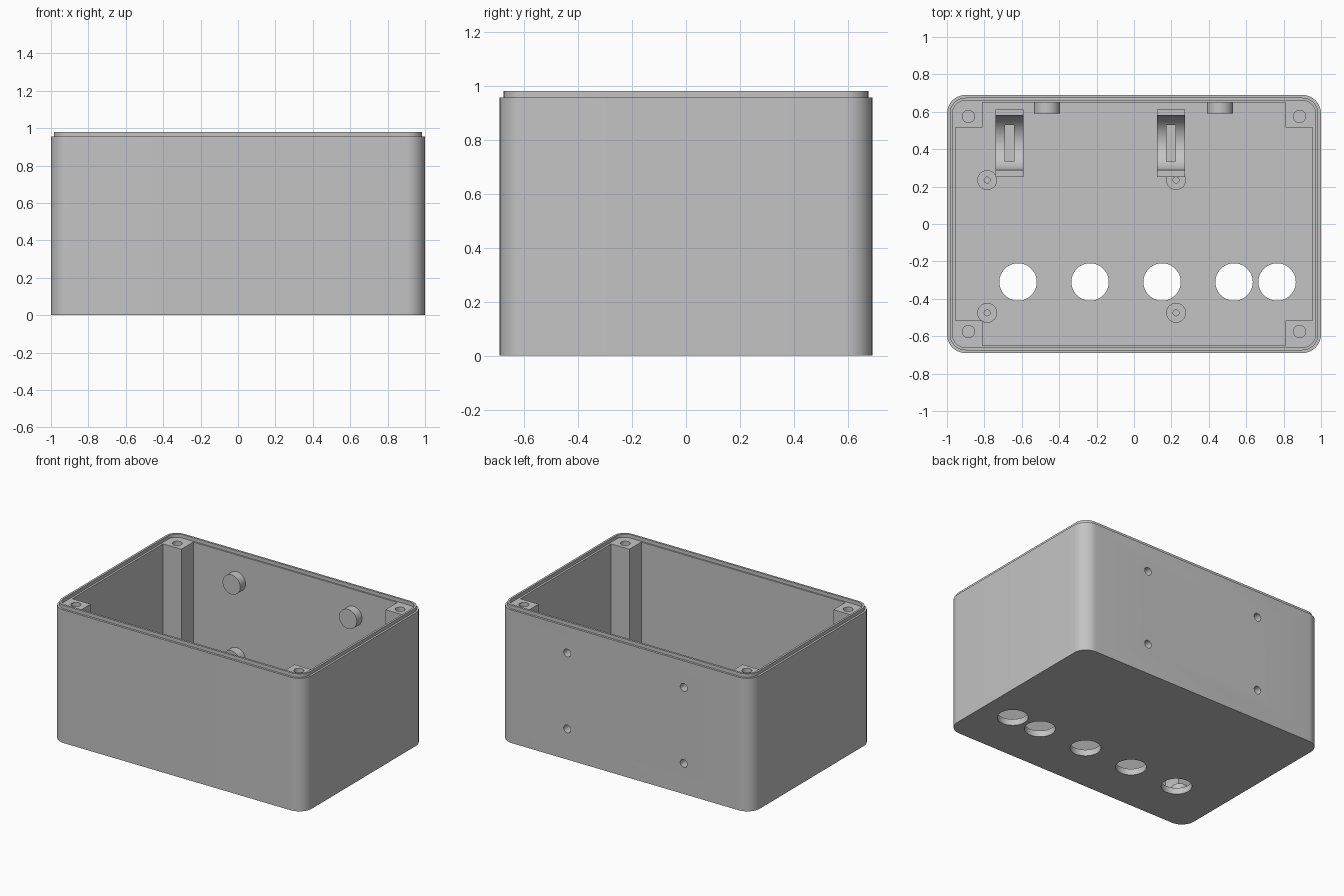
import bpy, bmesh
from math import pi, sin, cos, radians
from mathutils import Matrix, Vector

if "Cube" in bpy.data.objects:
    bpy.data.objects.remove(bpy.data.objects["Cube"], do_unlink=True)

grey = bpy.data.materials.new("plain grey plastic")
grey.use_nodes = True
grey.diffuse_color = (0.55, 0.55, 0.55, 1)
grey.node_tree.nodes["Principled BSDF"].inputs["Base Color"].default_value = (0.55, 0.55, 0.55, 1)

HX, HY, TOP, FLOOR = 1.0, 0.69, 0.955, 0.045


def finish(bm, name):
    bmesh.ops.recalc_face_normals(bm, faces=bm.faces)
    mesh = bpy.data.meshes.new(name)
    bm.to_mesh(mesh)
    bm.free()
    mesh.materials.append(grey)
    ob = bpy.data.objects.new(name, mesh)
    bpy.context.collection.objects.link(ob)
    return ob


def cylinder(name, start, end, r, n=40):
    a, b = Vector(start), Vector(end)
    turn = (b - a).to_track_quat('Z', 'Y').to_matrix().to_4x4()
    bm = bmesh.new()
    bmesh.ops.create_cone(bm, cap_ends=True, segments=n, radius1=r, radius2=r,
                          depth=(b - a).length,
                          matrix=Matrix.Translation((a + b) / 2) @ turn)
    return finish(bm, name)


def prism(name, points, along):
    """Extrude a closed 3D outline along a vector."""
    bm = bmesh.new()
    face = bm.faces.new([bm.verts.new(p) for p in points])
    out = bmesh.ops.extrude_face_region(bm, geom=[face])
    moved = [v for v in out["geom"] if isinstance(v, bmesh.types.BMVert)]
    bmesh.ops.translate(bm, verts=moved, vec=along)
    if not any(f.is_valid and f == face for f in bm.faces):
        bm.faces.new(face.verts)
    return finish(bm, name)


def cut(target, cutter):
    cutter.hide_render = True
    mod = target.modifiers.new("cut", 'BOOLEAN')
    mod.operation = 'DIFFERENCE'
    mod.solver = 'EXACT'
    mod.object = cutter
    bpy.context.view_layer.objects.active = target
    bpy.ops.object.modifier_apply(modifier=mod.name)


def discard(ob):
    bpy.data.objects.remove(ob, do_unlink=True)


def rounded_ring(bm, inset, z, radius=0.1, steps=10):
    r = radius - inset
    ring = []
    for quarter, (sx, sy) in enumerate([(1, 1), (-1, 1), (-1, -1), (1, -1)]):
        for i in range(steps + 1):
            t = pi / 2 * (quarter + i / steps)
            ring.append(bm.verts.new((sx * (HX - radius) + r * cos(t),
                                      sy * (HY - radius) + r * sin(t), z)))
    return ring


# Box body with a raised sealing lip
bm = bmesh.new()
rings = [rounded_ring(bm, i, z) for i, z in
         [(0, 0), (0, TOP), (0.015, TOP), (0.015, 0.98), (0.03, 0.98), (0.03, TOP)]]
for low, high in zip(rings, rings[1:]):
    for i in range(len(low)):
        j = (i + 1) % len(low)
        bm.faces.new((low[i], low[j], high[j], high[i]))
bm.faces.new(rings[0])
bm.faces.new(rings[-1])
box = finish(bm, "box_body")

# Cavity outline leaves a screw post in each corner
ix, iy, px, py = 0.955, 0.65, 0.81, 0.515
corner = [(ix, py), (px, py), (px, iy)]
outline = []
for sx, sy in [(1, 1), (-1, 1), (-1, -1), (1, -1)]:
    pts = corner if sx * sy > 0 else corner[::-1]
    outline += [(sx * x, sy * y, FLOOR) for x, y in pts]
cavity = prism("cavity_cutter", outline, (0, 0, 1))
cut(box, cavity)
discard(cavity)

# Screw holes in the corner posts and round openings in the floor
cutters = [cylinder("post_hole", (sx * 0.885, sy * 0.575, 0.65), (sx * 0.885, sy * 0.575, 1.1), 0.033, 24)
           for sx in (-1, 1) for sy in (-1, 1)]
cutters += [cylinder("floor_hole", (x, -0.31, -0.1), (x, -0.31, 0.1), 0.1, 48)
            for x in (-0.62, -0.235, 0.15, 0.535, 0.765)]
for c in cutters:
    cut(box, c)
    discard(c)
parts = [box]

# Bosses on the rear wall, drilled blind from outside
for x in (-0.465, 0.46):
    for level, z in (("lower", 0.22), ("upper", 0.765)):
        side = "left" if x > 0 else "right"
        boss = cylinder(f"{level}_{side}_wall_boss", (x, 0.665, z), (x, 0.59, z), 0.07)
        drill = cylinder("drill", (x, 0.8, z), (x, 0.615, z), 0.028, 24)
        cut(box, drill)
        cut(boss, drill)
        discard(drill)
        parts.append(boss)

# Circuit board standoffs on the floor
for x in (-0.785, 0.225):
    for y in (-0.475, 0.235):
        post = cylinder("board_standoff", (x, y, 0.03), (x, y, 0.125), 0.053)
        drill = cylinder("drill", (x, y, FLOOR), (x, y, 0.3), 0.016, 20)
        cut(post, drill)
        discard(drill)
        parts.append(post)

# Cradles with a curved trough and a slot in the bottom
for x in (-0.74, 0.122):
    rim, r, mid = 0.21, 0.146, 0.434
    profile = [(x, 0.25, 0.03), (x, 0.25, rim)]
    for i in range(25):
        t = pi + pi * i / 24
        profile.append((x, mid + r * cos(t), rim + r * sin(t)))
    profile += [(x, 0.612, rim), (x, 0.612, 0.03)]
    cradle = prism("cable_cradle", profile, (0.15, 0, 0))
    sx = x + 0.075
    slot = prism("slot_cutter", [(sx - 0.024, 0.335, FLOOR), (sx + 0.024, 0.335, FLOOR),
                                 (sx + 0.024, 0.53, FLOOR), (sx - 0.024, 0.53, FLOOR)], (0, 0, 0.3))
    cut(cradle, slot)
    discard(slot)
    parts.append(cradle)

# Smooth the curved faces and keep hard edges crisp
bpy.ops.object.select_all(action='DESELECT')
for ob in parts:
    ob.select_set(True)
bpy.context.view_layer.objects.active = box
bpy.ops.object.shade_smooth_by_angle(angle=radians(30))
